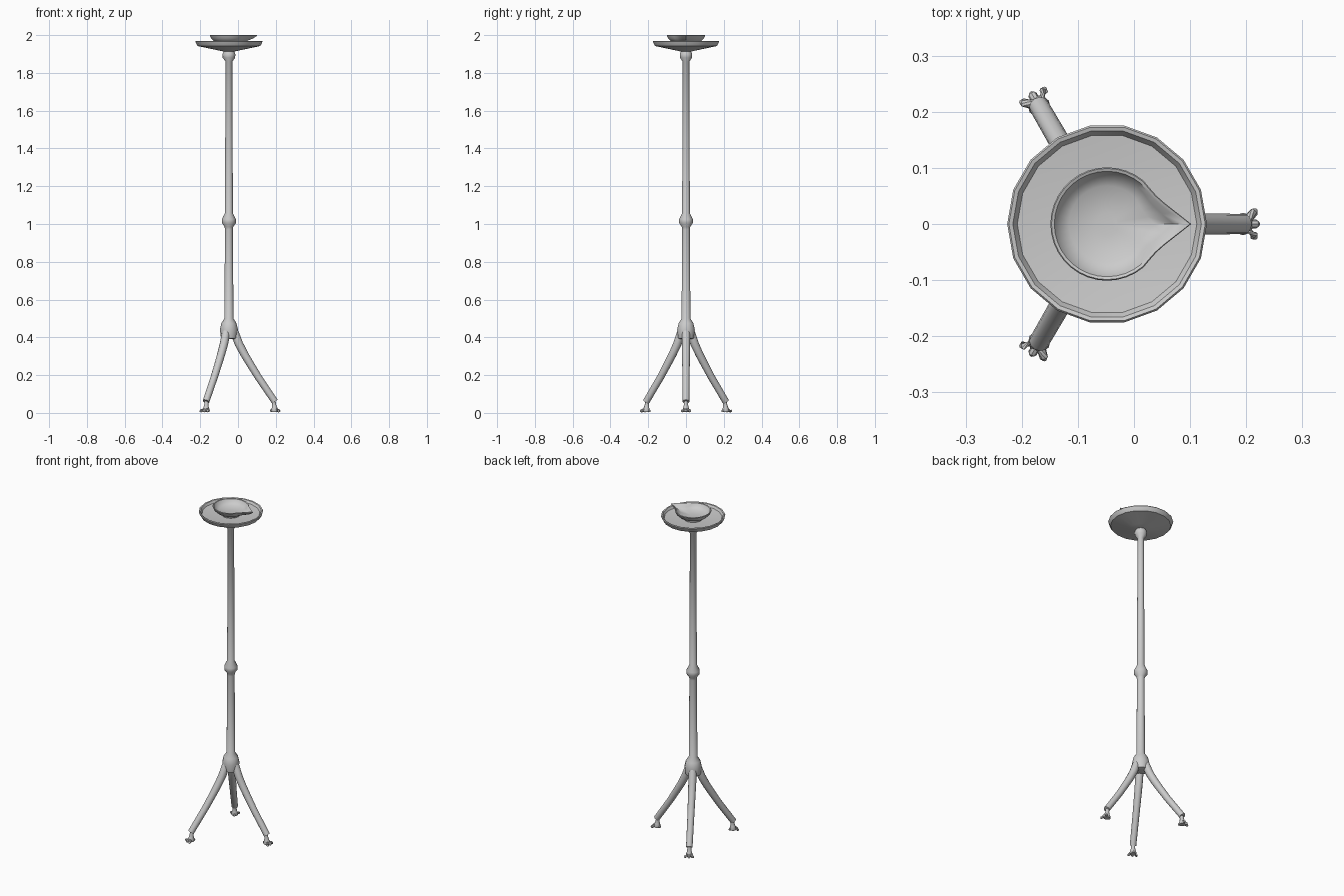
import bpy, bmesh, math
from mathutils import Vector

if "Cube" in bpy.data.objects:
    bpy.data.objects.remove(bpy.data.objects["Cube"])

AX = -0.048  # x of the stand's axis


def finish(ob, angle=40):
    bpy.ops.object.select_all(action='DESELECT')
    bpy.context.view_layer.objects.active = ob
    ob.select_set(True)
    bpy.ops.object.shade_smooth_by_angle(angle=math.radians(angle))


def loft(name, rings, angle=40):
    """Skin a list of equal-length point rings, capping both ends."""
    bm = bmesh.new()
    loops = [[bm.verts.new(p) for p in ring] for ring in rings]
    n = len(loops[0])
    for a, b in zip(loops, loops[1:]):
        for i in range(n):
            j = (i + 1) % n
            bm.faces.new((a[i], a[j], b[j], b[i]))
    bm.faces.new(loops[0][::-1])
    bm.faces.new(loops[-1])
    bmesh.ops.recalc_face_normals(bm, faces=bm.faces)
    me = bpy.data.meshes.new(name)
    bm.to_mesh(me)
    bm.free()
    ob = bpy.data.objects.new(name, me)
    bpy.context.collection.objects.link(ob)
    finish(ob, angle)
    return ob


def lathe(name, profile, sides):
    rings = [[(AX + r * math.cos(2 * math.pi * i / sides),
               r * math.sin(2 * math.pi * i / sides), z) for i in range(sides)]
             for r, z in profile]
    return loft(name, rings)


def tube(name, path, a, sides=10):
    """Sweep (radial, side, height, radius) points, turned by angle a about the axis."""
    pts = [Vector(p[:3]) for p in path]
    rings = []
    for k, p in enumerate(pts):
        t = (pts[min(k + 1, len(pts) - 1)] - pts[max(k - 1, 0)]).normalized()
        ref = Vector((0, 1, 0)) if abs(t.y) < 0.7 else Vector((0, 0, 1))
        u = (ref - t * ref.dot(t)).normalized()
        v = t.cross(u)
        ring = []
        for i in range(sides):
            w = 2 * math.pi * i / sides
            q = p + path[k][3] * (u * math.cos(w) + v * math.sin(w))
            ring.append((AX + q.x * math.cos(a) - q.y * math.sin(a),
                         q.x * math.sin(a) + q.y * math.cos(a), max(q.z, 0)))
        rings.append(ring)
    return loft(name, rings)


# pole with hub, middle knob and top knob
lathe("pole", [(0.026, 0.39), (0.042, 0.395), (0.048, 0.44), (0.040, 0.475),
               (0.024, 0.50), (0.021, 0.97), (0.023, 0.985), (0.037, 1.005),
               (0.037, 1.025), (0.021, 1.058), (0.018, 1.86), (0.033, 1.88),
               (0.034, 1.90), (0.022, 1.925)], 14)

# shallow dish
lathe("dish", [(0.022, 1.912), (0.06, 1.92), (0.165, 1.942), (0.172, 1.952),
               (0.178, 1.966), (0.175, 1.97), (0.168, 1.968), (0.160, 1.955),
               (0.10, 1.948), (0.02, 1.945)], 18)


# spouted oil lamp: teardrop outline
def drop(r, z, tip):
    n, ring = 36, []
    half = math.acos(min(1, r / tip))
    for i in range(n):
        w = 2 * math.pi * i / n
        d = min(w, 2 * math.pi - w)
        rr = r
        if d < half:
            rr = r / math.cos(half - d)
            rr -= 0.05 * r * math.sin(math.pi * d / half)
        ring.append((AX + rr * math.cos(w), rr * math.sin(w), z))
    return ring


loft("oil_lamp", [drop(*p) for p in [
    (0.050, 1.945, 0.051), (0.053, 1.957, 0.054), (0.078, 1.967, 0.09),
    (0.094, 1.982, 0.128), (0.101, 1.997, 0.15), (0.099, 2.0, 0.148),
    (0.094, 1.998, 0.138), (0.086, 1.983, 0.118), (0.068, 1.970, 0.085),
    (0.02, 1.965, 0.021)]])

# three legs, each with a neck and clawed foot
for k in range(3):
    a = k * 2 * math.pi / 3
    tube(f"leg_{k}", [(0.022, 0, 0.445, 0.018), (0.032, 0, 0.42, 0.022),
                      (0.053, 0, 0.365, 0.022), (0.082, 0, 0.31, 0.021),
                      (0.115, 0, 0.255, 0.020), (0.155, 0, 0.19, 0.019),
                      (0.243, 0, 0.06, 0.018)], a, 12)
    tube(f"foot_neck_{k}", [(0.236, 0, 0.065, 0.011), (0.239, 0, 0.045, 0.011),
                            (0.241, 0, 0.03, 0.014), (0.242, 0, 0.014, 0.020),
                            (0.242, 0, 0.006, 0.017)], a)
    for j, (x, y) in enumerate([(0.266, 0), (0.262, 0.021), (0.262, -0.021), (0.223, 0)]):
        mx, my = (0.242 + x) / 2, y / 2
        tube(f"toe_{k}_{j}", [(0.242, 0, 0.016, 0.008), (mx, my, 0.016, 0.008),
                              (x, y, 0.010, 0.008),
                              (x + (x - 0.242) * 0.2, y * 1.2, 0.006, 0.003)], a, 8)
